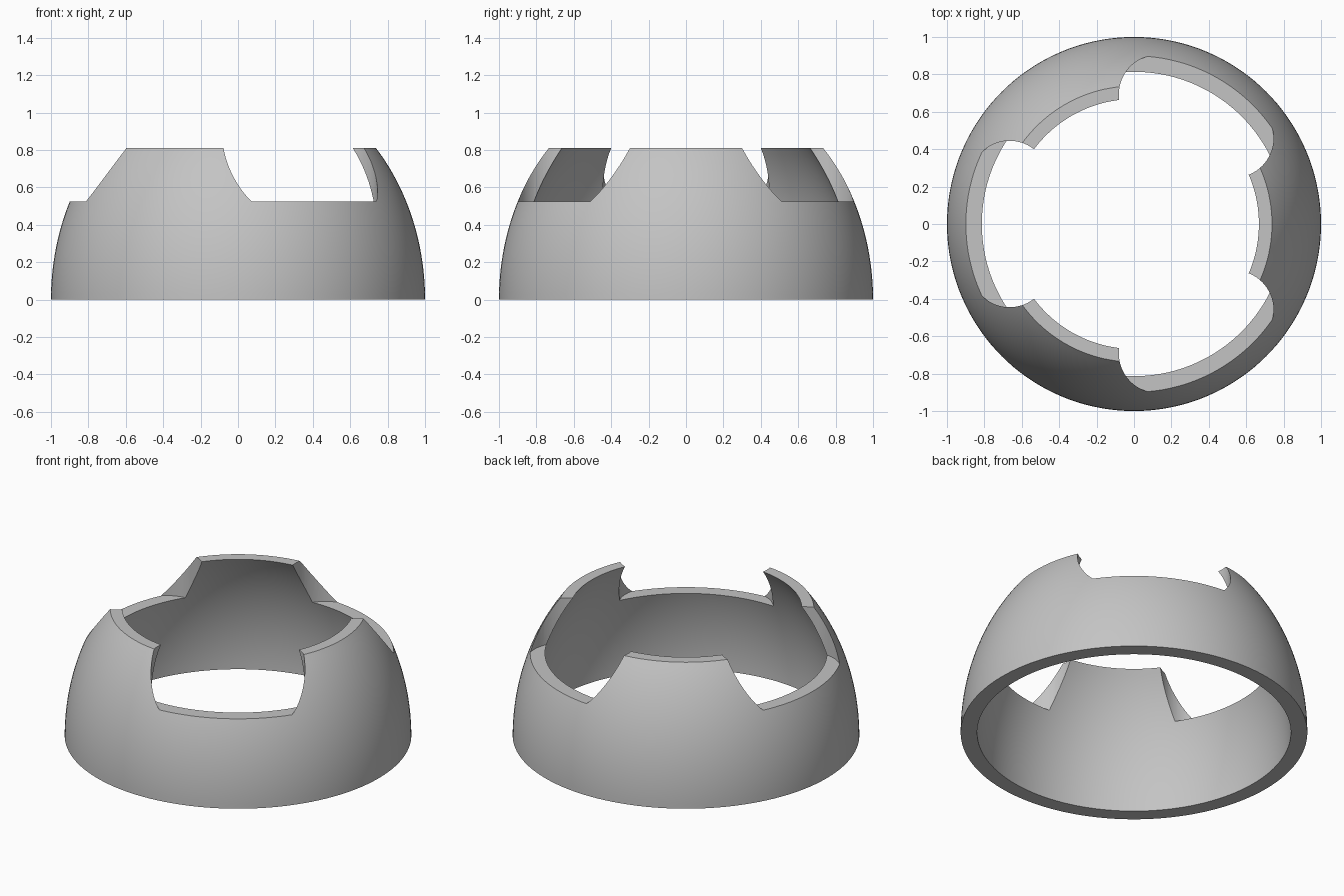
import bpy, bmesh, math
from mathutils import Matrix

cube = bpy.data.objects.get("Cube")
if cube:
    bpy.data.objects.remove(cube, do_unlink=True)

RISE, TOP, FLOOR = 1.2, 0.81, 0.525
SEGMENTS, RINGS = 144, 24

grey = bpy.data.materials.new("plain grey")
grey.use_nodes = True
grey.diffuse_color = (0.55, 0.55, 0.55, 1)
grey.node_tree.nodes["Principled BSDF"].inputs["Base Color"].default_value = (0.55, 0.55, 0.55, 1)


def make_object(name, bm):
    bmesh.ops.recalc_face_normals(bm, faces=bm.faces)
    mesh = bpy.data.meshes.new(name)
    bm.to_mesh(mesh)
    bm.free()
    mesh.materials.append(grey)
    obj = bpy.data.objects.new(name, mesh)
    bpy.context.collection.objects.link(obj)
    return obj


def wall_profile(radius):
    """Elliptical wall from the base up to the flat rim."""
    heights = [TOP * i / RINGS for i in range(RINGS + 1)]
    return [(radius * math.sqrt(1 - (z / RISE) ** 2), z) for z in heights]


# Hollow dome shell, a closed wall section turned around z
section = wall_profile(1.0) + wall_profile(0.905)[::-1]
bm = bmesh.new()
loops = []
for s in range(SEGMENTS):
    a = math.tau * s / SEGMENTS
    loops.append([bm.verts.new((r * math.cos(a), r * math.sin(a), z)) for r, z in section])
for s in range(SEGMENTS):
    here, there = loops[s], loops[(s + 1) % SEGMENTS]
    for i in range(len(section)):
        j = (i + 1) % len(section)
        bm.faces.new((here[i], there[i], there[j], here[j]))
dome = make_object("dome_shell", bm)

# Notch outline in plan: rounded sides, open inward and outward
START, END, STEPS = math.radians(21), math.radians(150), 28
side = [(1.1, 0.31)]
for i in range(STEPS + 1):
    a = START + (END - START) * i / STEPS
    side.append((0.665 + 0.21 * math.cos(a), 0.235 + 0.21 * math.sin(a)))
side.append((0.3, 0.34))
outline = side + [(u, -v) for u, v in reversed(side)]

# Three notches cut down from the rim
for k in range(3):
    bm = bmesh.new()
    base = bm.faces.new([bm.verts.new((u, v, FLOOR)) for u, v in outline])
    lifted = bmesh.ops.extrude_face_region(bm, geom=[base])["geom"]
    top_verts = [g for g in lifted if isinstance(g, bmesh.types.BMVert)]
    bmesh.ops.translate(bm, verts=top_verts, vec=(0, 0, 0.6))
    bmesh.ops.rotate(bm, verts=bm.verts, matrix=Matrix.Rotation(math.radians(60 + 120 * k), 3, "Z"))
    cutter = make_object("notch_cutter", bm)
    cutter.hide_render = True
    bpy.context.view_layer.objects.active = dome
    cut = dome.modifiers.new("notch", "BOOLEAN")
    cut.operation, cut.solver, cut.object = "DIFFERENCE", "EXACT", cutter
    bpy.ops.object.modifier_apply(modifier=cut.name)
    bpy.data.objects.remove(cutter, do_unlink=True)

# Smooth curved walls with crisp rims
for obj in bpy.context.selected_objects:
    obj.select_set(False)
dome.select_set(True)
bpy.context.view_layer.objects.active = dome
bpy.ops.object.shade_smooth_by_angle(angle=math.radians(30))
